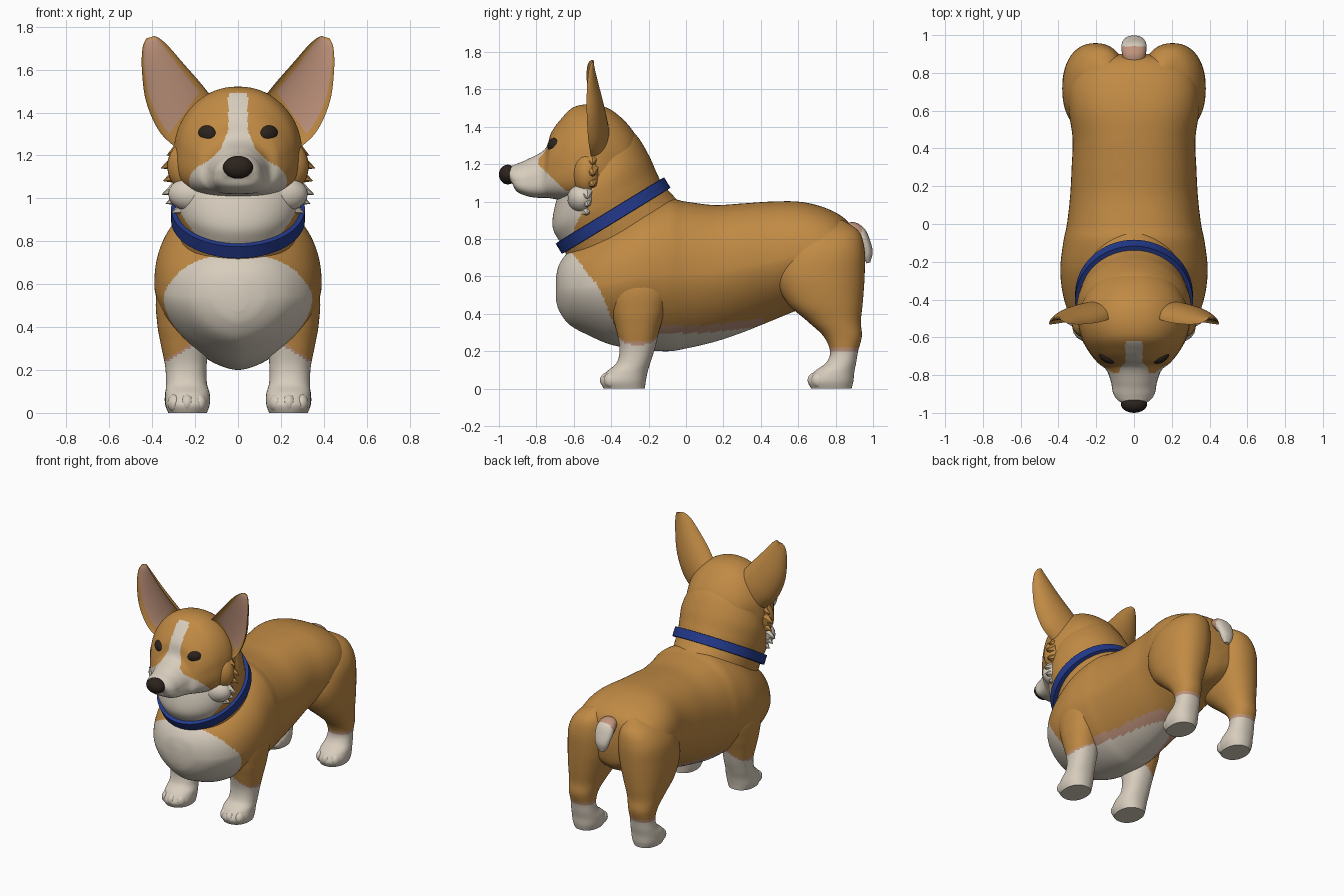
import bpy, bmesh, math
from mathutils import Vector, Matrix

if "Cube" in bpy.data.objects:
    bpy.data.objects.remove(bpy.data.objects["Cube"])

COLOURS = {
    "ginger_fur": (0.53, 0.255, 0.058),
    "cream_fur": (0.68, 0.61, 0.51),
    "pink_skin": (0.52, 0.29, 0.20),
    "dark_brown": (0.025, 0.017, 0.012),
    "blue_collar": (0.017, 0.042, 0.26),
}
MATS = []
for label, rgb in COLOURS.items():
    m = bpy.data.materials.new(label)
    m.use_nodes = True
    m.diffuse_color = (*rgb, 1)
    m.node_tree.nodes["Principled BSDF"].inputs["Base Color"].default_value = (*rgb, 1)
    MATS.append(m)
GINGER, CREAM, PINK, DARK, BLUE = range(5)
made = []


def finish(name, bm):
    bmesh.ops.recalc_face_normals(bm, faces=bm.faces)
    me = bpy.data.meshes.new(name)
    bm.to_mesh(me)
    bm.free()
    for m in MATS:
        me.materials.append(m)
    ob = bpy.data.objects.new(name, me)
    bpy.context.collection.objects.link(ob)
    made.append(ob)


def smooth_rows(rows, steps):
    """Catmull-Rom interpolation through tuples of numbers."""
    out = []
    for i in range(len(rows) - 1):
        a, b, c, d = rows[max(i - 1, 0)], rows[i], rows[i + 1], rows[min(i + 2, len(rows) - 1)]
        for s in range(steps):
            t = s / steps
            out.append([q + 0.5 * t * (r - p + t * (2 * p - 5 * q + 4 * r - e + t * (3 * (q - r) + e - p)))
                        for p, q, r, e in zip(a, b, c, d)])
    return out + [list(rows[-1])]


def skin(name, rings, rule, closed=False):
    """Bridge rings of points; rule(centre, along, angle) picks the colour."""
    bm = bmesh.new()
    vs = [[bm.verts.new(p) for p in ring] for ring in rings]
    n, count = len(vs[0]), len(vs)
    for i in range(count if closed else count - 1):
        lo, hi = vs[i], vs[(i + 1) % count]
        for k in range(n):
            j = (k + 1) % n
            f = bm.faces.new((lo[k], lo[j], hi[j], hi[k]))
            f.material_index = rule(f.calc_center_median(), i / count, math.tau * (k + 0.5) / n)
    if not closed:
        for t, ring in ((0, vs[0]), (1, vs[-1])):
            f = bm.faces.new(ring)
            f.material_index = rule(f.calc_center_median(), t, 0)
    finish(name, bm)


def spow(v, p):
    return math.copysign(abs(v) ** p, v)


def loft(name, rows, rule, side=1, p=0.9, low=0.9, pear=0, n=72, steps=7):
    """Rows: side-profile point pair (y, z, y, z), half width, optional x offset."""
    rings = []
    for r in smooth_rows(rows, steps):
        x0 = r[5] * side if len(r) > 5 else 0
        mid = Vector((x0, (r[0] + r[2]) / 2, (r[1] + r[3]) / 2))
        v = Vector((0, (r[0] - r[2]) / 2, (r[1] - r[3]) / 2))
        ring = []
        for k in range(n):
            c, s = math.cos(math.tau * k / n), math.sin(math.tau * k / n)
            q = p if s > 0 else low
            ring.append(mid + v * spow(s, q) + Vector((r[4] * spow(c, q) * (1 - pear * s), 0, 0)))
        rings.append(ring)
    skin(name, rings, rule)


def ball(name, centre, size, colour, turn=0):
    bm = bmesh.new()
    mat = Matrix.Translation(centre) @ Matrix.Rotation(turn, 4, 'Z') @ Matrix.Diagonal((*size, 1))
    bmesh.ops.create_uvsphere(bm, u_segments=20, v_segments=12, radius=1, matrix=mat)
    for f in bm.faces:
        f.material_index = colour
    finish(name, bm)


def tufts(name, items, colour):
    """Broad fur spikes: (base, direction, length, radius)."""
    bm = bmesh.new()
    for base, way, length, radius in items:
        d = Vector(way).normalized()
        rot = d.to_track_quat('Z', 'Y').to_matrix().to_4x4()
        mat = Matrix.Translation(Vector(base) + d * length / 2) @ rot
        bmesh.ops.create_cone(bm, cap_ends=True, segments=6, radius1=radius, radius2=0,
                              depth=length, matrix=mat)
    for f in bm.faces:
        f.material_index = colour
    finish(name, bm)


# Torso with cream chest and belly
def torso_rule(c, t, a):
    bib = -0.46 - (c.z - 0.53) * (0.75 if c.z > 0.53 else 0.4)
    belly = 0.297 + max(0, c.y - 0.1) * 0.12
    if c.y < bib or c.z < belly or (c.y < -0.15 and c.z < 0.34):
        return CREAM
    return PINK if c.y < 0.42 and c.z < belly + 0.042 else GINGER


torso = [(-.695, .6, .47, .05), (-.675, .67, .41, .14), (-.62, .74, .34, .235), (-.52, .81, .285, .32),
         (-.4, .89, .235, .37), (-.25, .975, .21, .39), (-.1, 1.015, .2, .375), (0, 1.0, .215, .355),
         (.15, .982, .25, .338), (.3, .99, .3, .33), (.45, 1.0, .36, .325), (.6, 1.0, .42, .345),
         (.72, .975, .45, .345), (.82, .93, .48, .31), (.88, .87, .54, .21), (.9, .77, .62, .08)]
loft("torso", [(y, top, y, low, w) for y, top, low, w in torso], torso_rule, p=0.86, low=1.2, n=128, steps=14)

# Neck with cream throat
loft("neck", [(-.6, .62, -.02, .98, .27), (-.66, .76, -.12, 1.09, .285), (-.712, .86, -.155, 1.15, .3),
              (-.7, .98, -.2, 1.25, .3), (-.66, 1.08, -.27, 1.36, .26), (-.6, 1.2, -.36, 1.41, .18)],
     lambda c, t, a: CREAM if c.y < -0.5 - (1.07 - c.z) * 0.45 and c.z < 1.12 else GINGER,
     p=1, low=1, n=128, steps=14)


# Head with blaze and cream muzzle
def head_rule(c, t, a):
    blaze = 0.045 + max(0, 1.32 - c.z) * 0.4
    jaw = 1.055 + max(0, -0.64 - c.y) * 0.95
    return CREAM if c.y < -0.79 or c.z < jaw or (c.y < -0.62 and abs(c.x) < blaze) else GINGER


loft("head", [(-.22, 1.27, -.27, 1.12, .1), (-.3, 1.4, -.3, 1.08, .2), (-.4, 1.49, -.4, 1.03, .265),
              (-.5, 1.52, -.5, 1.0, .295), (-.6, 1.505, -.6, 1.0, .275), (-.67, 1.44, -.68, 1.01, .235),
              (-.72, 1.37, -.74, 1.02, .19), (-.755, 1.28, -.78, 1.02, .145), (-.85, 1.225, -.83, 1.025, .12),
              (-.91, 1.2, -.88, 1.04, .11), (-.95, 1.18, -.91, 1.06, .088), (-.965, 1.15, -.925, 1.09, .045)],
     head_rule, low=0.72, pear=0.16, n=160, steps=16)
ball("nose", (0, -.953, 1.145), (.07, .047, .053), DARK)

# Collar band following the neck
collar = []
mid, along, up = Vector((0, -.39, .925)), Vector((0, .853, .521)), Vector((0, -.521, .853))
for k in range(64):
    a = math.tau * k / 64
    ring = []
    for off, h in ((-.02, -.035), (.024, -.032), (.024, .032), (-.02, .035)):
        ring.append(mid + along * (.316 + off) * math.sin(a)
                    + Vector(((.288 + off) * math.cos(a), 0, 0)) + up * h)
    collar.append(ring)
skin("collar", collar, lambda c, t, a: BLUE, closed=True)

# Tail
loft("tail", [(.84, .88, .84, .8, .05), (.9, .89, .89, .8, .062), (.955, .855, .92, .77, .067),
              (.985, .79, .945, .74, .06), (.998, .73, .95, .7, .045), (.985, .675, .965, .67, .02)],
     lambda c, t, a: PINK if c.y < 0.94 and c.z > 0.79 else CREAM, n=32)

FRONT_LEG = [(-.44, 0, -.22, 0, .09, .235), (-.455, .04, -.215, .04, .103, .235),
             (-.425, .09, -.205, .09, .103, .235), (-.37, .14, -.19, .14, .095, .24),
             (-.355, .22, -.165, .22, .097, .243), (-.375, .32, -.14, .32, .11, .25),
             (-.4, .42, -.11, .42, .122, .255), (-.42, .55, -.08, .55, .13, .25), (-.36, .72, -.14, .72, .09, .24)]
HIND_LEG = [(.67, 0, .885, 0, .085, .24), (.655, .04, .895, .04, .1, .24), (.685, .09, .9, .09, .1, .24),
            (.75, .14, .91, .14, .09, .24), (.77, .2, .92, .2, .085, .24), (.735, .28, .94, .28, .095, .24),
            (.65, .36, .935, .36, .115, .235), (.54, .46, .945, .46, .145, .225), (.48, .6, .955, .6, .17, .21),
            (.52, .74, .955, .74, .165, .2), (.6, .84, .925, .84, .12, .18), (.7, .9, .84, .9, .04, .15)]
EAR = [(.12, 1.47, .27, 1.22, -.5), (.185, 1.55, .365, 1.31, -.52), (.26, 1.635, .428, 1.45, -.53),
       (.325, 1.71, .448, 1.6, -.53), (.365, 1.745, .445, 1.7, -.52), (.39, 1.757, .428, 1.745, -.505)]


def front_leg_rule(c, t, a):
    edge = 0.24 + (0.33 - abs(c.x)) * 0.6
    return CREAM if c.z < edge else PINK if c.z < edge + 0.015 else GINGER


def hind_leg_rule(c, t, a):
    return CREAM if c.z < 0.2 else PINK if c.z < 0.22 else GINGER


def ear_rule(c, t, a):
    return PINK if a > math.pi and abs(math.cos(a)) < 0.8 and 0.13 < t < 0.87 else GINGER


for side, label in ((1, "left"), (-1, "right")):
    # Legs and toes
    loft(label + "_front_leg", FRONT_LEG, front_leg_rule, side, n=56, steps=9)
    loft(label + "_hind_leg", HIND_LEG, hind_leg_rule, side, n=56)
    for foot, y in (("front", -.415), ("hind", .695)):
        for k in (-1, 0, 1):
            ball(f"{label}_{foot}_toe_{k + 2}", (side * .237 + k * .058, y + .02 * abs(k), .045),
                 (.034, .045, .043), CREAM)

    # Cupped ear with pink lining
    rings = []
    for xi, zi, xo, zo, y in smooth_rows(EAR, 10):
        inner, outer = Vector((xi * side, y, zi)), Vector((xo * side, y, zo))
        half = (outer - inner) / 2
        depth = 0.65 * half.length
        ring = []
        for k in range(48):
            a = math.tau * k / 48
            s = math.sin(a)
            ring.append((inner + outer) / 2 + half * math.cos(a)
                        + Vector((0, depth * (s if s > 0 else -0.45 * s), 0)))
        rings.append(ring)
    skin(label + "_ear", rings, ear_rule)

    # Eye
    ball(label + "_eye", (side * .145, -.704, 1.3), (.05, .028, .04), DARK, side * 0.6)

    # Cheek and ruff fur
    ball(label + "_cheek", (side * .23, -.53, 1.15), (.1, .08, .12), GINGER)
    ball(label + "_ruff", (side * .2, -.555, 1.02), (.125, .08, .085), CREAM)
    tufts(label + "_cheek_fur", [((side * x, -.51, z), (side, .1, -.35), l, .08) for x, z, l in
                                 ((.22, 1.24, .12), (.22, 1.19, .15), (.21, 1.13, .15))], GINGER)
    tufts(label + "_ruff_fur", [((side * x, -.54, z), (side, .1, -.4), l, .08) for x, z, l in
                                ((.2, 1.08, .17), (.2, 1.03, .15), (.19, .98, .13))], CREAM)

# Smooth shading with sharp edges kept
bpy.ops.object.select_all(action='DESELECT')
for ob in made:
    ob.select_set(True)
bpy.context.view_layer.objects.active = made[0]
bpy.ops.object.shade_smooth_by_angle(angle=math.radians(40))
